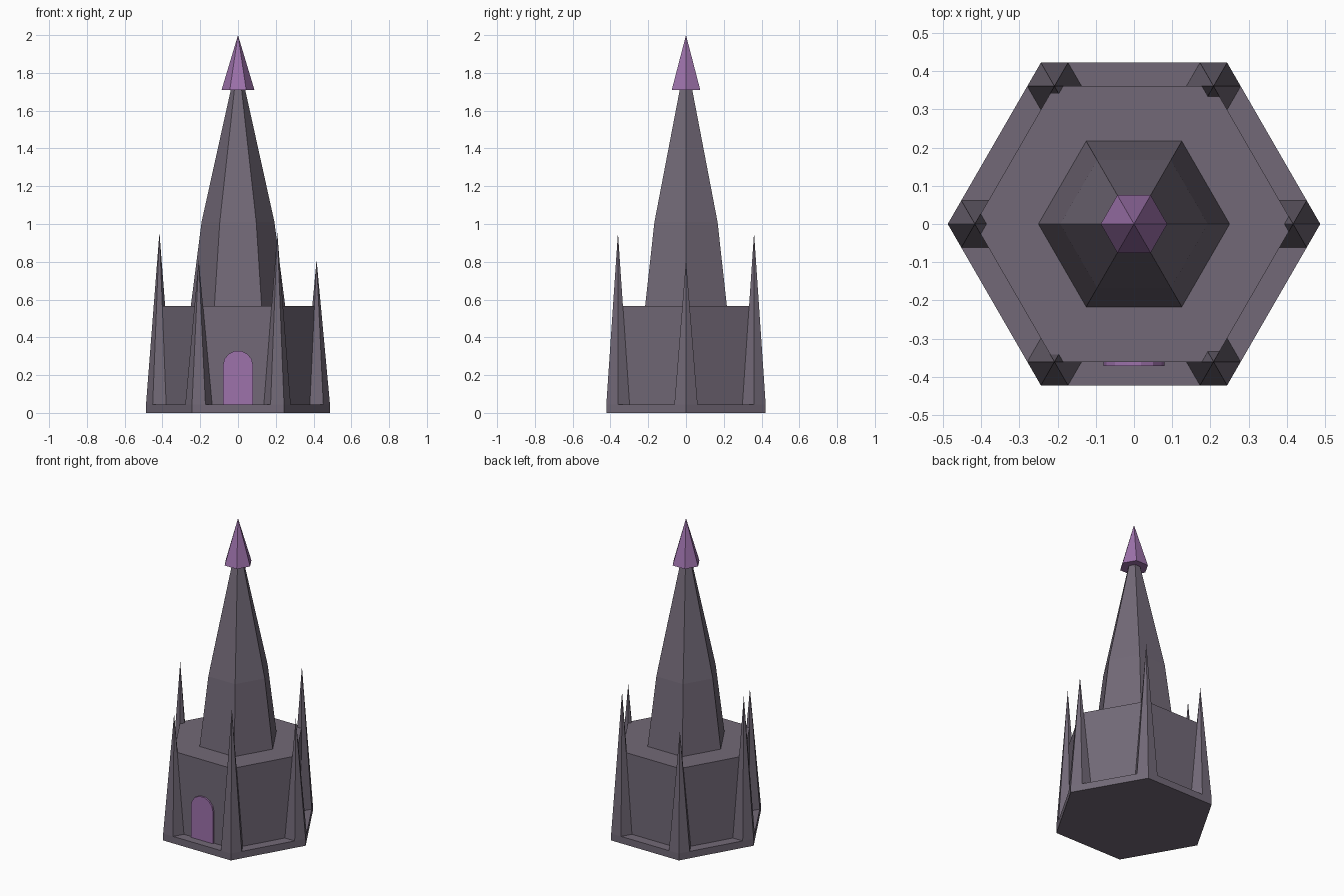
import bpy, bmesh, math

if "Cube" in bpy.data.objects:
    bpy.data.objects.remove(bpy.data.objects["Cube"])


def material(name, rgb):
    m = bpy.data.materials.new(name)
    m.diffuse_color = (*rgb, 1)
    m.use_nodes = True
    m.node_tree.nodes["Principled BSDF"].inputs["Base Color"].default_value = m.diffuse_color
    return m


stone = material("grey_purple_stone", (0.168, 0.141, 0.184))
violet = material("violet", (0.337, 0.168, 0.407))


def finish(name, bm, mat):
    bmesh.ops.recalc_face_normals(bm, faces=bm.faces)
    me = bpy.data.meshes.new(name)
    bm.to_mesh(me)
    bm.free()
    me.materials.append(mat)
    ob = bpy.data.objects.new(name, me)
    bpy.context.collection.objects.link(ob)
    return ob


def hex_tower(name, profile, mat, centre=(0, 0)):
    """Six-sided solid from (radius, height) pairs; radius 0 makes a point."""
    bm = bmesh.new()
    rings = []
    for r, z in profile:
        angles = [math.radians(60 * i) for i in range(6)] if r else [0]
        rings.append([bm.verts.new((centre[0] + r * math.cos(a),
                                    centre[1] + r * math.sin(a), z)) for a in angles])
    for low, high in zip(rings, rings[1:]):
        for i in range(6):
            j = (i + 1) % 6
            if len(high) == 1:
                bm.faces.new((low[i], low[j], high[0]))
            else:
                bm.faces.new((low[i], low[j], high[j], high[i]))
    for ring in (rings[0], rings[-1]):
        if len(ring) == 6:
            bm.faces.new(ring)
    return finish(name, bm, mat)


# Plinth, hall, tapering tower and pointed cap
BODY_R = 0.416
hex_tower("plinth", [(0.487, 0), (0.487, 0.045)], stone)
hex_tower("hall", [(BODY_R, 0.045), (BODY_R, 0.565)], stone)
hex_tower("tower", [(0.25, 0.565), (0.193, 1.01), (0.025, 1.77)], stone)
hex_tower("tower_cap", [(0.087, 1.71), (0, 2.0)], violet)

# Corner spires, alternating short and tall
for i in range(6):
    a = math.radians(60 * i)
    height = 0.955 if i % 2 else 0.81
    hex_tower(f"corner_spire_{i + 1}", [(0.071, 0.045), (0, height)], stone,
              (BODY_R * math.cos(a), BODY_R * math.sin(a)))

# Arched door, a thin slab on the front wall
bm = bmesh.new()
half, spring, steps = 0.08, 0.25, 7
outline = [(-half, 0.045), (half, 0.045)]
outline += [(half * math.cos(math.pi * i / steps), spring + half * math.sin(math.pi * i / steps))
            for i in range(steps + 1)]
face = bm.faces.new([bm.verts.new((x, -0.371, z)) for x, z in outline])
new = bmesh.ops.extrude_face_region(bm, geom=[face])["geom"]
bmesh.ops.translate(bm, vec=(0, 0.012, 0),
                    verts=[g for g in new if isinstance(g, bmesh.types.BMVert)])
finish("door", bm, violet)
